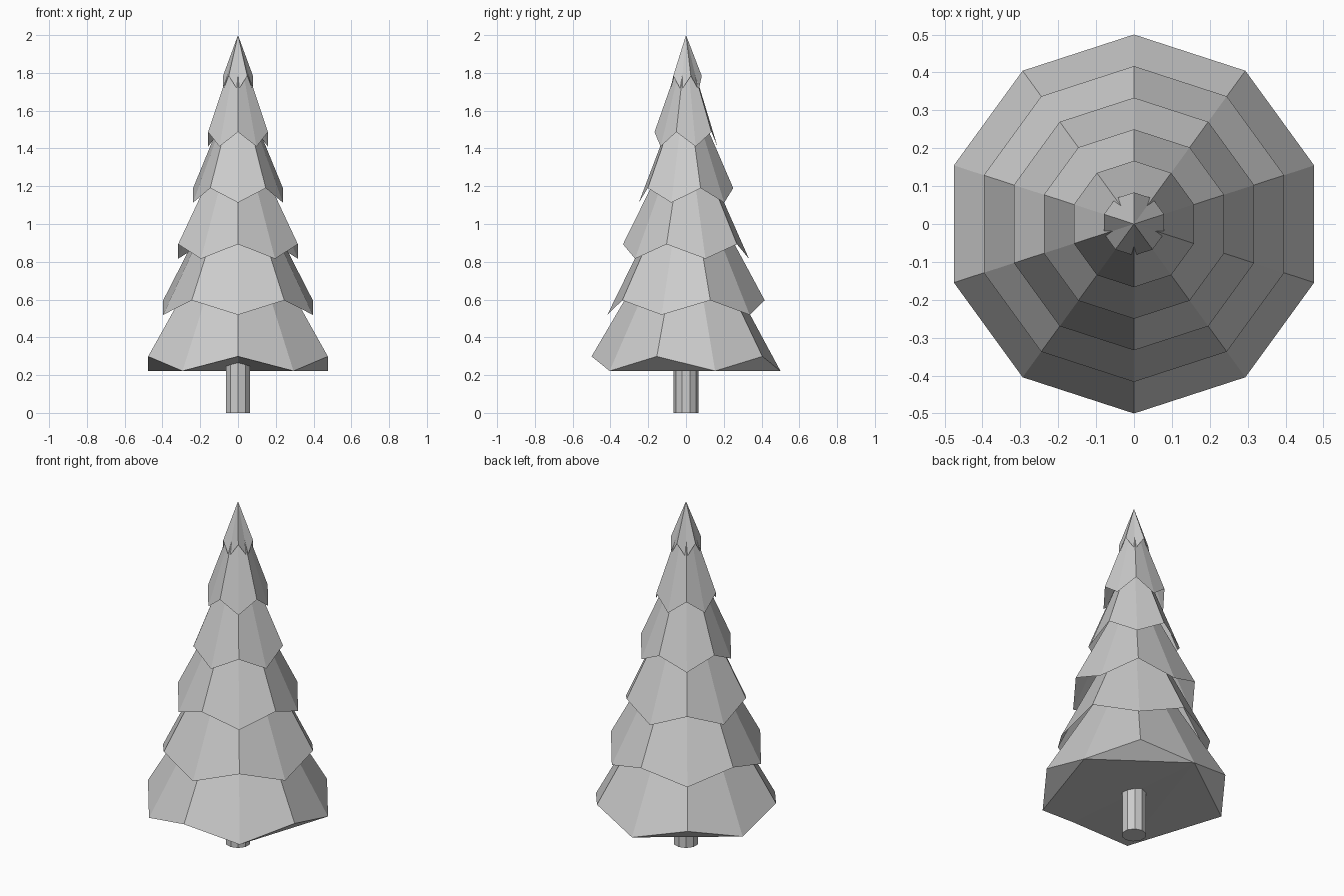
import bpy, bmesh
from math import cos, sin, pi

if "Cube" in bpy.data.objects:
    bpy.data.objects.remove(bpy.data.objects["Cube"])

SIDES = 10


def ring(bm, radius, heights):
    """Ten-sided ring, first corner at the back, heights alternating."""
    return [bm.verts.new((radius * sin(2 * pi * i / SIDES),
                          radius * cos(2 * pi * i / SIDES),
                          heights[i % 2])) for i in range(SIDES)]


def finish(bm, name):
    bmesh.ops.recalc_face_normals(bm, faces=bm.faces)
    mesh = bpy.data.meshes.new(name)
    bm.to_mesh(mesh)
    bm.free()
    bpy.context.collection.objects.link(bpy.data.objects.new(name, mesh))


# Branch tiers: open cones with a zigzag hem that alternates from tier to tier
tips = [1.15, 1.37, 1.57, 1.77, 1.96, 2.0]
for t, tip_z in enumerate(tips):
    bm = bmesh.new()
    low = 0.222 + 0.297 * t
    high = low + 0.077
    hem = ring(bm, 0.5 * (6 - t) / 6, (high, low) if t % 2 else (low, high))
    tip = bm.verts.new((0, 0, tip_z))
    for a, b in zip(hem, hem[1:] + hem[:1]):
        bm.faces.new((b, a, tip))
    if t == 0:
        # Underside of the lowest tier, closed between the low corners
        for tri in [(0, 1, 2), (2, 3, 4), (0, 2, 4), (0, 4, 5)]:
            bm.faces.new([hem[i] for i in tri])
            bm.faces.new([hem[-i % SIDES] for i in reversed(tri)])
    finish(bm, f"branch_tier_{t + 1}")

# Trunk: straight ten-sided post running up into the lowest tier
bm = bmesh.new()
foot = ring(bm, 0.067, (0, 0))
head = ring(bm, 0.067, (0.4, 0.4))
bm.faces.new(foot)
bm.faces.new(head)
for i in range(SIDES):
    j = (i + 1) % SIDES
    bm.faces.new((foot[i], foot[j], head[j], head[i]))
finish(bm, "trunk")
